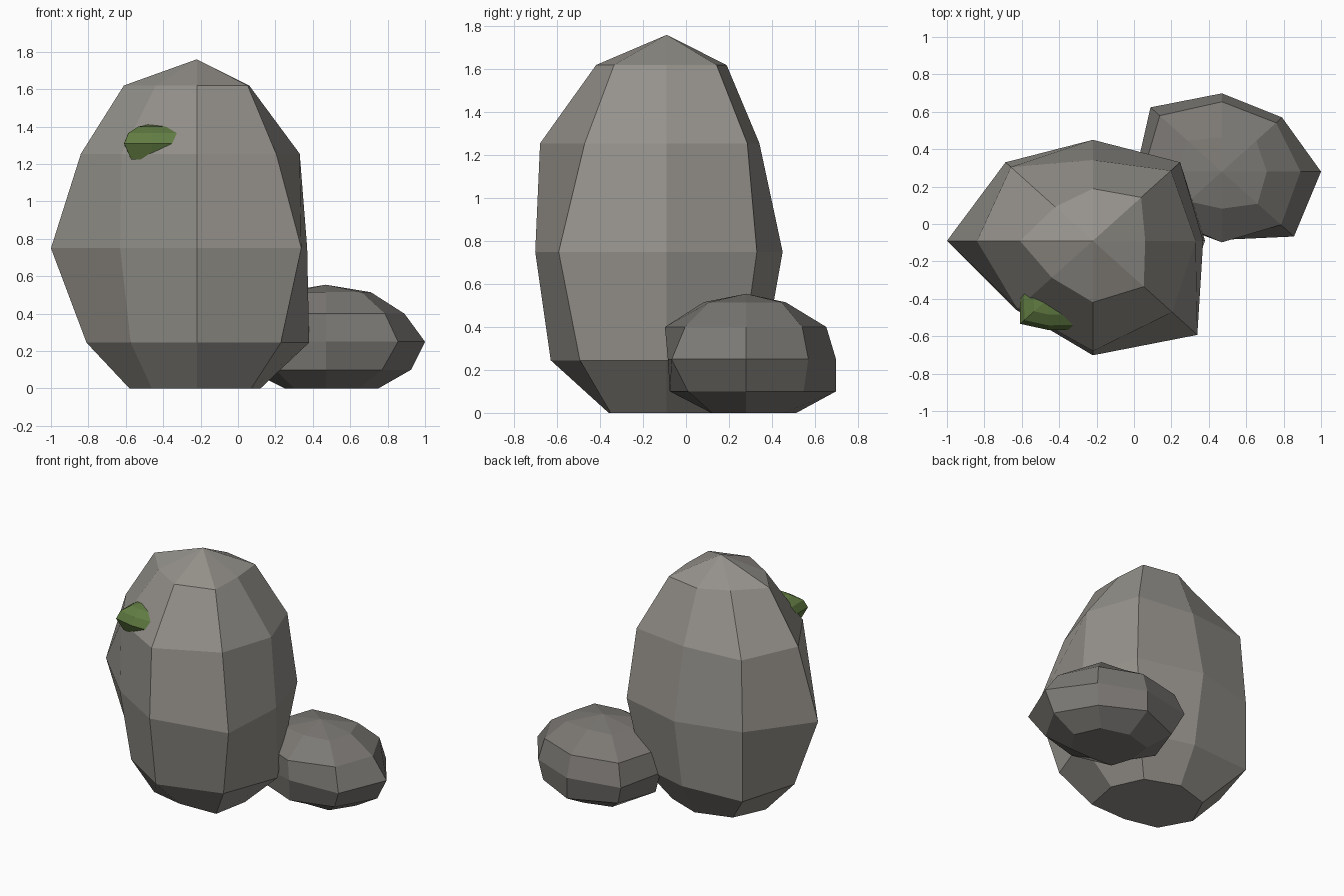
import bpy, bmesh
from math import cos, sin, pi

if "Cube" in bpy.data.objects:
    bpy.data.objects.remove(bpy.data.objects["Cube"])

SIDES = 8
SQUASH = 0.9  # stones are slightly narrower front to back


def stone(name, centre, apex_z, rings, colour):
    """Faceted stone: stacked uneven octagon rings, flat base, pointed cap.
    Radii run anticlockwise from +x in 45 degree steps."""
    cx, cy = centre
    bm = bmesh.new()
    loops = []
    for z, radii in rings:
        loops.append([bm.verts.new((cx + r * cos(2 * pi * i / SIDES),
                                    cy + SQUASH * r * sin(2 * pi * i / SIDES), z))
                      for i, r in enumerate(radii)])
    apex = bm.verts.new((cx, cy, apex_z))
    bm.faces.new(loops[0][::-1])
    for i in range(SIDES):
        j = (i + 1) % SIDES
        for a, b in zip(loops, loops[1:]):
            bm.faces.new((a[i], a[j], b[j], b[i]))
        bm.faces.new((loops[-1][i], loops[-1][j], apex))
    bmesh.ops.recalc_face_normals(bm, faces=bm.faces)
    mesh = bpy.data.meshes.new(name)
    bm.to_mesh(mesh)
    bm.free()
    obj = bpy.data.objects.new(name, mesh)
    bpy.context.collection.objects.link(obj)
    mat = bpy.data.materials.new(name + "_colour")
    mat.diffuse_color = colour
    mat.use_nodes = True
    mat.node_tree.nodes["Principled BSDF"].inputs["Base Color"].default_value = mat.diffuse_color
    mesh.materials.append(mat)
    return obj


# Tall boulder
stone("tall_boulder", (-0.22, -0.09), 1.76, [
    (0.00, (.34, .34, .34, .36, .36, .34, .30, .41)),
    (0.245, (.60, .55, .50, .66, .59, .50, .60, .635)),
    (0.75, (.59, .66, .60, .66, .78, .58, .68, .79)),
    (1.255, (.55, .59, .48, .62, .62, .57, .655, .60)),
    (1.62, (.28, .365, .31, .285, .39, .31, .365, .385)),
], (.30, .285, .26, 1))

# Small rock behind it on the right
stone("small_rock", (0.47, 0.28), 0.555, [
    (0.00, (.28, .28, .26, .28, .22, .24, .18, .25)),
    (0.10, (.455, .42, .465, .45, .42, .38, .395, .425)),
    (0.25, (.53, .455, .465, .54, .46, .42, .405, .545)),
    (0.40, (.42, .41, .415, .47, .42, .40, .42, .447)),
    (0.515, (.24, .26, .205, .26, .24, .25, .22, .27)),
], (.20, .19, .175, 1))

# Moss clump bedded in the upper front of the boulder
moss = (.17, .15, .15, .20, .15, .21, .185, .26)
stone("moss_clump", (-0.46, -0.40), 1.415,
      [(z, [r * k for r in moss]) for z, k in
       ((1.225, .75), (1.31, 1.0), (1.365, .85), (1.40, .5))],
      (.12, .20, .055, 1))
